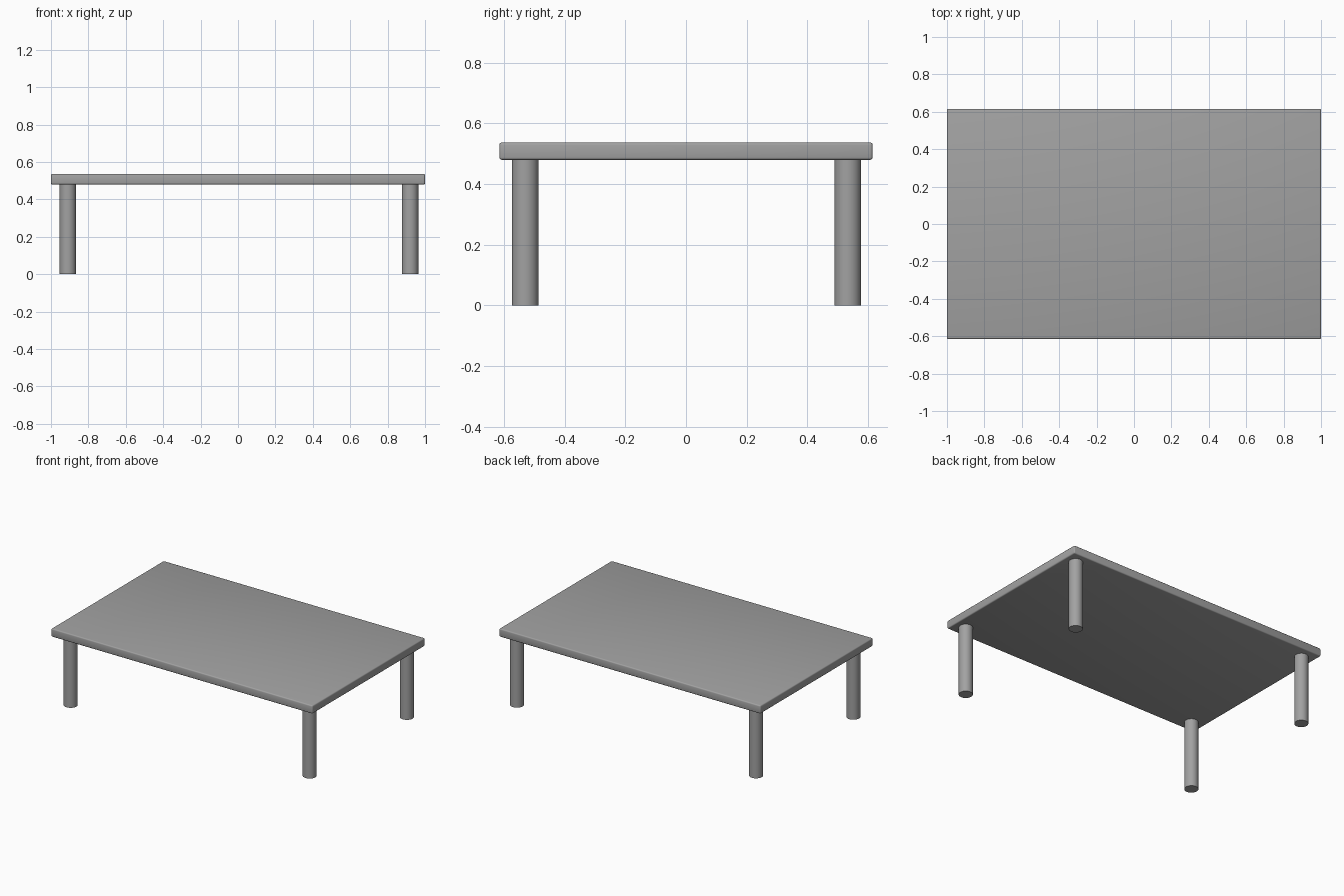
import bpy
from math import radians

cube = bpy.data.objects.get("Cube")
if cube:
    bpy.data.objects.remove(cube, do_unlink=True)

# Single grey finish
GREY = (0.36, 0.36, 0.36, 1.0)
grey = bpy.data.materials.new("plain grey")
grey.use_nodes = True
grey.diffuse_color = GREY
grey.node_tree.nodes["Principled BSDF"].inputs["Base Color"].default_value = GREY

TOP_Z = 0.537
UNDERSIDE_Z = 0.48
LEG_RADIUS = 0.044


def finish(name):
    """Name the active object, colour it and smooth its curved faces."""
    obj = bpy.context.active_object
    obj.name = name
    obj.data.materials.append(grey)
    bpy.ops.object.shade_smooth_by_angle(angle=radians(35))
    return obj


# Table top: thin slab with softened edges
bpy.ops.mesh.primitive_cube_add(size=1, location=(0, 0, (TOP_Z + UNDERSIDE_Z) / 2))
slab = bpy.context.active_object
slab.scale = (2.0, 1.23, TOP_Z - UNDERSIDE_Z)
bpy.ops.object.transform_apply(location=False, rotation=False, scale=True)
bevel = slab.modifiers.new("soft edges", "BEVEL")
bevel.width = 0.008
bevel.segments = 3
bpy.ops.object.modifier_apply(modifier=bevel.name)
finish("table_top")

# Four round legs, one near each corner
for side, x in (("right", -0.91), ("left", 0.92)):
    for end, y in (("front", -0.53), ("back", 0.533)):
        bpy.ops.mesh.primitive_cylinder_add(
            vertices=32, radius=LEG_RADIUS, depth=UNDERSIDE_Z,
            location=(x, y, UNDERSIDE_Z / 2))
        finish(f"{end}_{side}_leg")
